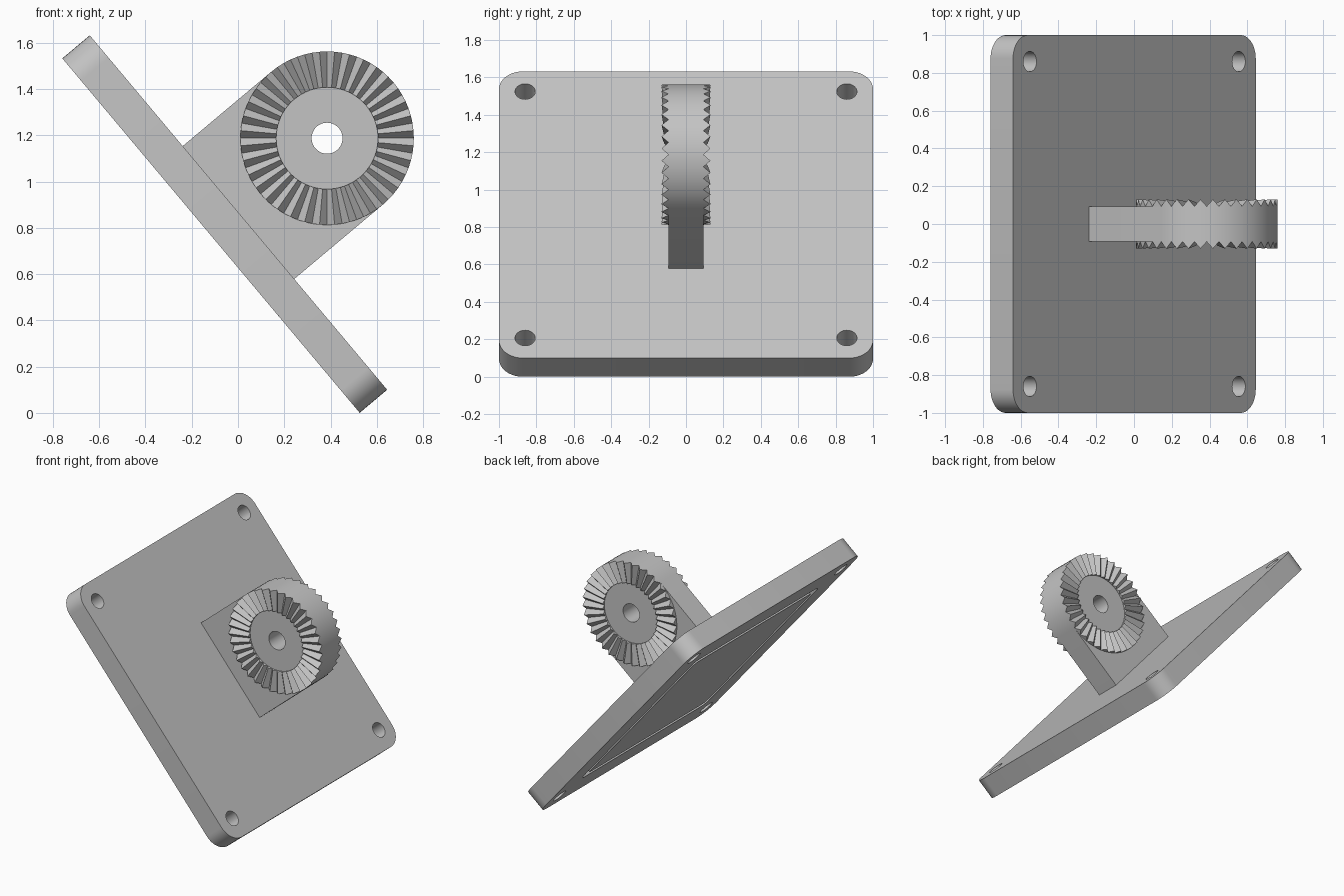
import bpy, bmesh
from math import sin, cos, pi, radians
from mathutils import Matrix

cube = bpy.data.objects.get("Cube")
if cube:
    bpy.data.objects.remove(cube, do_unlink=True)

# Main dimensions
THICK, CORNER, HOLE_POS, HOLE_R = 0.155, 0.125, 0.86, 0.054
DISC_R, HUB_R, BORE_R, DISC_H = 0.375, 0.22, 0.067, 0.5
ARM_HALF, TOOTH, TEETH = 0.0925, 0.037, 36
GROOVE_OUT, GROOVE_IN, GROOVE_DEPTH = 0.735, 0.685, 0.04
# Frame of the tilted plate: origin at the middle of its upper face
TILT = Matrix.Translation((0.002, 0, 0.866)) @ Matrix.Rotation(radians(50), 4, 'Y')

grey = bpy.data.materials.new("light_grey")
grey.use_nodes = True
grey.diffuse_color = (0.55, 0.55, 0.55, 1)
grey.node_tree.nodes["Principled BSDF"].inputs["Base Color"].default_value = (0.55, 0.55, 0.55, 1)


def arc(cx, cy, r, start, end, steps):
    angles = [radians(start + (end - start) * i / steps) for i in range(steps + 1)]
    return [(cx + r * cos(a), cy + r * sin(a)) for a in angles]


def circle(cx, cy, r, steps=36):
    return arc(cx, cy, r, 0, 360, steps)[:-1]


def rounded_square(half, r):
    c = half - r
    corners = [(c, c), (-c, c), (-c, -c), (c, -c)]
    return [p for i, (x, y) in enumerate(corners)
            for p in arc(x, y, r, 90 * i, 90 * i + 90, 10)]


def finish(name, bm):
    bmesh.ops.remove_doubles(bm, verts=bm.verts, dist=1e-5)
    bmesh.ops.recalc_face_normals(bm, faces=bm.faces)
    mesh = bpy.data.meshes.new(name)
    bm.to_mesh(mesh)
    bm.free()
    mesh.materials.clear()
    mesh.materials.append(grey)
    obj = bpy.data.objects.new(name, mesh)
    bpy.context.collection.objects.link(obj)
    obj.matrix_world = TILT
    return obj


def extrude_outline(name, loops, half, place):
    """Solid from closed outlines; inner outlines become holes."""
    curve = bpy.data.curves.new(name, 'CURVE')
    curve.dimensions, curve.fill_mode, curve.extrude = '2D', 'BOTH', half
    for loop in loops:
        spline = curve.splines.new('POLY')
        spline.points.add(len(loop) - 1)
        for point, (x, y) in zip(spline.points, loop):
            point.co = (x, y, 0, 1)
        spline.use_cyclic_u = True
    temp = bpy.data.objects.new(name + "_outline", curve)
    bpy.context.collection.objects.link(temp)
    bpy.context.view_layer.update()
    solid = bpy.data.meshes.new_from_object(
        temp.evaluated_get(bpy.context.evaluated_depsgraph_get()))
    bm = bmesh.new()
    bm.from_mesh(solid)
    bm.transform(place)
    bpy.data.objects.remove(temp, do_unlink=True)
    bpy.data.curves.remove(curve)
    bpy.data.meshes.remove(solid)
    return finish(name, bm)


# Square base plate with four corner holes
holes = [circle(sx * HOLE_POS, sy * HOLE_POS, HOLE_R) for sx in (-1, 1) for sy in (-1, 1)]
plate = extrude_outline("base_plate", [rounded_square(1, CORNER)] + holes,
                        THICK / 2, Matrix.Translation((0, 0, -THICK / 2)))

# Seal groove in the underside
cutter = extrude_outline("groove_cutter",
                         [rounded_square(GROOVE_OUT, 0.06), rounded_square(GROOVE_IN, 0.03)],
                         GROOVE_DEPTH, Matrix.Translation((0, 0, -THICK)))
cut = plate.modifiers.new("groove", 'BOOLEAN')
cut.operation, cut.solver, cut.object = 'DIFFERENCE', 'EXACT', cutter
bpy.context.view_layer.update()
grooved = bpy.data.meshes.new_from_object(
    plate.evaluated_get(bpy.context.evaluated_depsgraph_get()))
plate.modifiers.clear()
plate.data = grooved
bpy.data.objects.remove(cutter, do_unlink=True)

# Upright arm with rounded end and bolt bore
arm_outline = [(-DISC_R, -0.01), (DISC_R, -0.01)] + arc(0, DISC_H, DISC_R, 0, 180, 36)
arm = extrude_outline("pivot_arm", [arm_outline, circle(0, DISC_H, BORE_R)],
                      ARM_HALF, Matrix.Rotation(pi / 2, 4, 'X'))


# Ring of radial teeth that grow taller outwards
def tooth_ring(name, side):
    bm = bmesh.new()
    sections = []
    for i in range(2 * TEETH):
        a = pi * i / TEETH
        rise = TOOTH * (i % 2)
        profile = [(HUB_R, ARM_HALF - 0.004), (DISC_R, ARM_HALF - 0.004),
                   (DISC_R, ARM_HALF + 0.001 + rise),
                   (HUB_R, ARM_HALF + 0.001 + rise * HUB_R / DISC_R)]
        sections.append([bm.verts.new((r * cos(a), side * y, DISC_H + r * sin(a)))
                         for r, y in profile])
    for i, a in enumerate(sections):
        b = sections[(i + 1) % len(sections)]
        for j in range(4):
            k = (j + 1) % 4
            bm.faces.new((a[j], a[k], b[k], b[j]))
    return finish(name, bm)


front_teeth = tooth_ring("front_teeth", -1)
back_teeth = tooth_ring("back_teeth", 1)

# Smooth the round walls, keep the edges crisp
bpy.ops.object.select_all(action='DESELECT')
for obj in (plate, arm, front_teeth, back_teeth):
    obj.select_set(True)
bpy.context.view_layer.objects.active = plate
bpy.ops.object.shade_smooth_by_angle(angle=radians(25))
